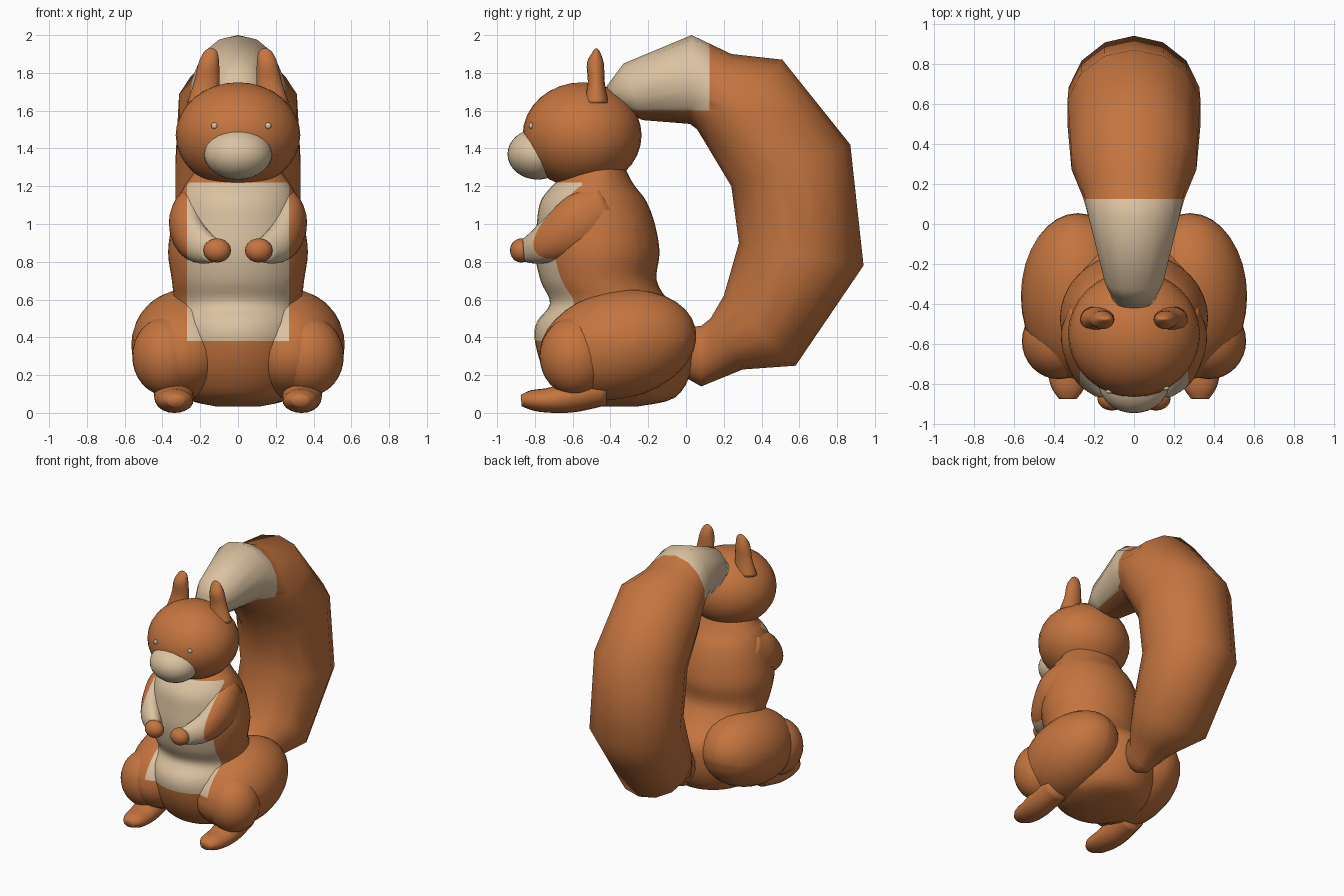
import bpy, bmesh, math
from mathutils import Vector, Matrix

if "Cube" in bpy.data.objects:
    bpy.data.objects.remove(bpy.data.objects["Cube"])


def material(name, rgb):
    m = bpy.data.materials.new(name)
    m.diffuse_color = (*rgb, 1)
    m.use_nodes = True
    m.node_tree.nodes["Principled BSDF"].inputs["Base Color"].default_value = m.diffuse_color
    return m


MATS = [material("rust fur", (0.55, 0.175, 0.05)),
        material("cream fur", (0.71, 0.54, 0.355))]

# Colour zones: cutting planes (point, normal) and a rule for the cream faces
BELLY_CUTS = [((0.27, 0, 0), (1, 0, 0)), ((-0.27, 0, 0), (1, 0, 0)),
              ((0, 0, 0.38), (0, 0, 1)), ((0, 0, 1.22), (0, 0, 1)),
              ((0, -0.55, 0), (0, 1, 0))]
TAIL_CUTS = [((0, 0.125, 0), (0, 1, 0)), ((0, 0, 1.6), (0, 0, 1))]


def belly(c):
    return abs(c.x) < 0.27 and 0.38 < c.z < 1.22 and c.y < -0.55


def tail_tip(c):
    return c.y < 0.125 and c.z > 1.6


def finish(name, bm, cuts=(), rule=None, cream=False):
    for co, no in cuts:
        bmesh.ops.bisect_plane(bm, geom=bm.verts[:] + bm.edges[:] + bm.faces[:],
                               plane_co=co, plane_no=no, dist=1e-5)
    bmesh.ops.recalc_face_normals(bm, faces=bm.faces)
    for f in bm.faces:
        f.smooth = True
        if cream or (rule and rule(f.calc_center_median())):
            f.material_index = 1
    me = bpy.data.meshes.new(name)
    bm.to_mesh(me)
    bm.free()
    for m in MATS:
        me.materials.append(m)
    ob = bpy.data.objects.new(name, me)
    bpy.context.collection.objects.link(ob)
    return ob


def ellipsoid(name, centre, radii, tilt=0, segs=32, **kw):
    bm = bmesh.new()
    mat = (Matrix.Translation(centre) @ Matrix.Rotation(math.radians(tilt), 4, 'X')
           @ Matrix.Diagonal((*radii, 1)))
    bmesh.ops.create_uvsphere(bm, u_segments=segs, v_segments=segs // 2, radius=1, matrix=mat)
    return finish(name, bm, **kw)


def refine(stations, steps):
    """Catmull-Rom interpolation between the given sections."""
    out = []
    for i in range(len(stations) - 1):
        p = [stations[max(0, min(len(stations) - 1, i + k))] for k in (-1, 0, 1, 2)]
        for s in range(steps):
            t = s / steps
            out.append([0.5 * (2 * b + (c - a) * t + (2 * a - 5 * b + 4 * c - d) * t * t
                               + (3 * b - a - 3 * c + d) * t ** 3) for a, b, c, d in zip(*p)])
    return out + [list(stations[-1])]


def loft(name, stations, side=1, sides=24, steps=4, **kw):
    """Oval sections: (x, y1, z1, y2, z2, half width) between two outline points."""
    bm = bmesh.new()
    rings = []
    for x, y1, z1, y2, z2, w in refine(stations, steps):
        mid = Vector((x * side, (y1 + y2) / 2, (z1 + z2) / 2))
        half = Vector((0, (y1 - y2) / 2, (z1 - z2) / 2))
        rings.append([bm.verts.new(mid + half * math.cos(a) + Vector((w * math.sin(a), 0, 0)))
                      for a in (2 * math.pi * k / sides for k in range(sides))])
    for r, q in zip(rings, rings[1:]):
        for k in range(sides):
            n = (k + 1) % sides
            bm.faces.new((r[k], r[n], q[n], q[k]))
    bm.faces.new(rings[0])
    bm.faces.new(rings[-1])
    return finish(name, bm, **kw)


# Torso: front and back outline with half width, from seat to neck
torso = [(0.035, -0.45, -0.25, 0.12), (0.08, -0.64, -0.06, 0.28), (0.22, -0.75, 0.03, 0.36),
         (0.38, -0.80, 0.05, 0.37), (0.48, -0.79, 0.02, 0.36), (0.58, -0.72, -0.08, 0.34),
         (0.70, -0.77, -0.155, 0.35), (0.85, -0.80, -0.14, 0.37), (1.00, -0.79, -0.165, 0.35),
         (1.12, -0.77, -0.21, 0.32), (1.20, -0.71, -0.27, 0.285), (1.25, -0.66, -0.30, 0.25),
         (1.33, -0.62, -0.34, 0.2)]
loft("torso", [(0, f, z, b, z, w) for z, f, b, w in torso], sides=36,
     cuts=BELLY_CUTS, rule=belly)

# Head, muzzle and eyes
HEAD, HR = Vector((0, -0.55, 1.47)), Vector((0.33, 0.315, 0.28))
ellipsoid("head", HEAD, HR)
ellipsoid("muzzle", (0, -0.785, 1.37), (0.18, 0.16, 0.135), cream=True)
for x in (-0.125, 0.16):
    z = 1.52
    y = HEAD.y - HR.y * math.sqrt(1 - (x / HR.x) ** 2 - ((z - HEAD.z) / HR.z) ** 2)
    ellipsoid("eye", (x, y, z), (0.017, 0.012, 0.017), segs=12, cream=True)

# Paired parts
ear = [(0.185, -0.54, 1.64, -0.41, 1.64, 0.085), (0.165, -0.52, 1.75, -0.43, 1.75, 0.068),
       (0.155, -0.525, 1.85, -0.435, 1.85, 0.055), (0.145, -0.495, 1.91, -0.455, 1.91, 0.036),
       (0.143, -0.48, 1.93, -0.47, 1.93, 0.012)]
arm = [(0.25, -0.47, 1.20, -0.36, 1.00, 0.07), (0.265, -0.62, 1.15, -0.48, 0.88, 0.10),
       (0.25, -0.74, 1.04, -0.62, 0.82, 0.09), (0.19, -0.82, 0.96, -0.77, 0.79, 0.09),
       (0.13, -0.865, 0.92, -0.855, 0.80, 0.065)]
foot = [(0.34, -0.42, 0.24, -0.42, 0.04, 0.10), (0.34, -0.60, 0.18, -0.58, 0.005, 0.105),
        (0.335, -0.72, 0.135, -0.70, 0.0, 0.10), (0.33, -0.82, 0.12, -0.80, 0.01, 0.085),
        (0.33, -0.875, 0.095, -0.87, 0.035, 0.045)]
for s in (-1, 1):
    loft("ear", ear, s, sides=16)
    loft("arm", arm, s, cuts=BELLY_CUTS, rule=belly)
    ellipsoid("hand", (0.11 * s, -0.872, 0.86), (0.073, 0.06, 0.064), segs=20)
    ellipsoid("thigh", (0.28 * s, -0.36, 0.36), (0.285, 0.42, 0.285), tilt=12,
              cuts=BELLY_CUTS, rule=belly)
    ellipsoid("knee", (0.375 * s, -0.585, 0.30), (0.185, 0.19, 0.21))
    loft("foot", foot, s, sides=20)

# Bushy tail: outer and inner outline points with half width, base to tip
tail = [(-0.06, 0.22, -0.06, 0.45, 0.09), (0.08, 0.14, 0.08, 0.46, 0.11),
        (0.30, 0.23, 0.13, 0.50, 0.20), (0.58, 0.25, 0.20, 0.62, 0.30),
        (0.94, 0.78, 0.28, 0.90, 0.335), (0.87, 1.42, 0.24, 1.20, 0.34),
        (0.51, 1.87, 0.12, 1.40, 0.32), (0.24, 1.90, 0.06, 1.50, 0.26),
        (0.03, 2.00, 0.02, 1.53, 0.23), (-0.33, 1.85, -0.23, 1.55, 0.15),
        (-0.42, 1.73, -0.36, 1.61, 0.10)]
loft("tail", [(0, *t) for t in tail], sides=14, steps=1, cuts=TAIL_CUTS, rule=tail_tip)
